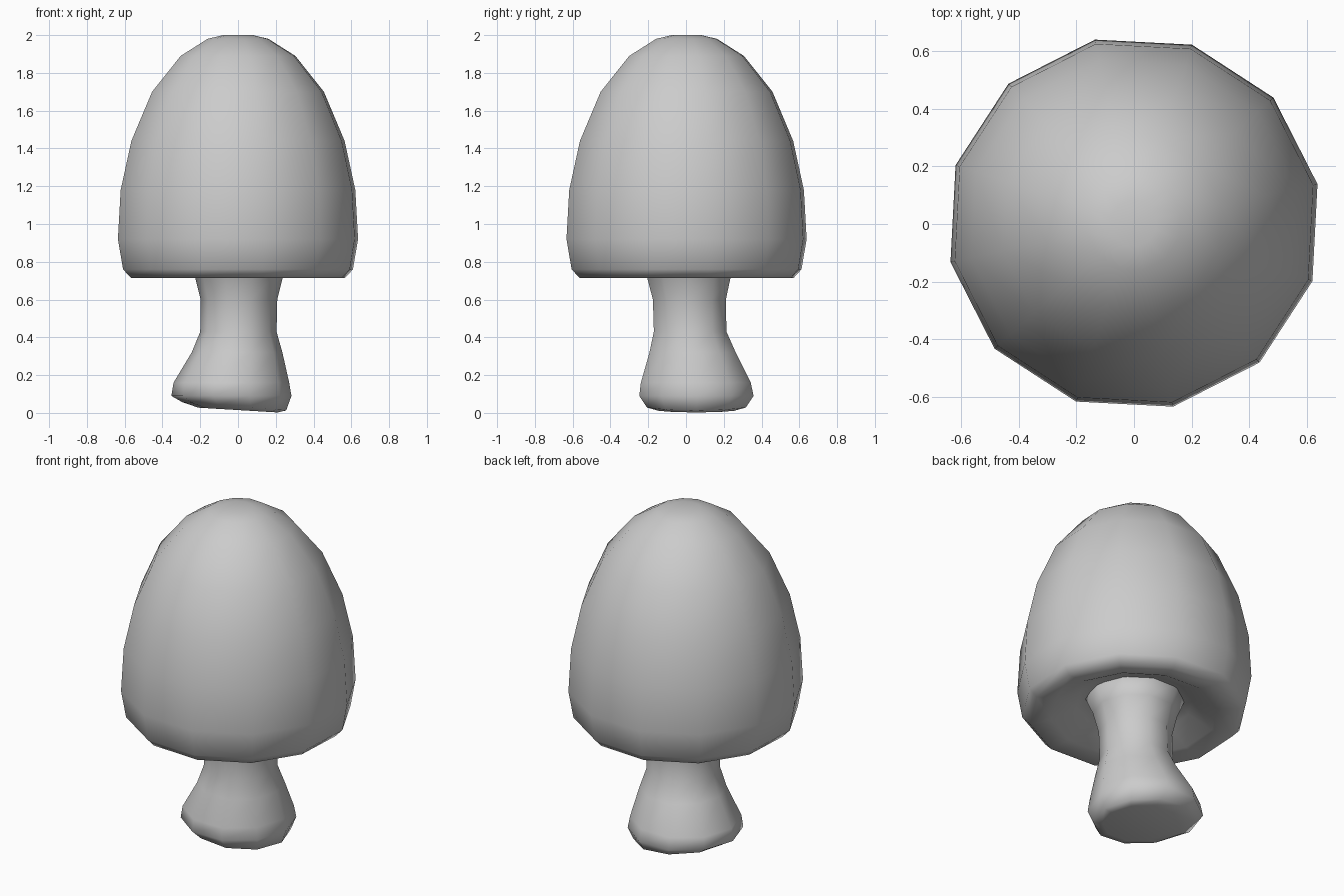
import bpy, bmesh
from math import cos, sin, radians, tau

if "Cube" in bpy.data.objects:
    bpy.data.objects.remove(bpy.data.objects["Cube"])


def loft(name, rings, sides, offset):
    """Closed skin through rings given as (z, radius, centre x, centre y, tilt along x)."""
    bm = bmesh.new()
    loops = []
    for z, r, cx, cy, tilt in rings:
        loop = []
        for i in range(sides):
            a = radians(offset) + tau * i / sides
            x, y = r * cos(a), r * sin(a)
            loop.append(bm.verts.new((cx + x, cy + y, z + tilt * x)))
        loops.append(loop)
    for low, high in zip(loops, loops[1:]):
        for i in range(sides):
            j = (i + 1) % sides
            bm.faces.new((low[i], low[j], high[j], high[i]))
    bm.faces.new(loops[0])
    bm.faces.new(loops[-1])
    bmesh.ops.recalc_face_normals(bm, faces=bm.faces[:])
    mesh = bpy.data.meshes.new(name)
    bm.to_mesh(mesh)
    bm.free()
    for p in mesh.polygons:
        p.use_smooth = True
    obj = bpy.data.objects.new(name, mesh)
    bpy.context.collection.objects.link(obj)
    return obj


# Cap: hollowed underside, rolled rim, then the tall dome
cap_profile = [
    (0.82, 0.24), (0.80, 0.32), (0.73, 0.46), (0.715, 0.58), (0.76, 0.622),
    (0.92, 0.65), (1.18, 0.635), (1.44, 0.577), (1.70, 0.465),
    (1.89, 0.31), (1.98, 0.165), (2.00, 0.08),
]
loft("mushroom_cap", [(z, r, 0.0, 0.003, 0.0) for z, r in cap_profile], 12, 12)

# Stem: swollen, slightly leaning foot, narrow waist, flare into the cap
stem_rings = [
    (0.015, 0.21, 0.0, 0.055, -0.06),
    (0.035, 0.275, -0.02, 0.055, -0.08),
    (0.09, 0.318, -0.035, 0.055, 0.0),
    (0.16, 0.306, -0.035, 0.052, 0.0),
    (0.32, 0.24, -0.005, 0.035, 0.0),
    (0.43, 0.202, 0.002, 0.022, 0.0),
    (0.60, 0.203, 0.005, 0.018, 0.0),
    (0.72, 0.233, 0.005, 0.015, 0.0),
    (0.84, 0.285, 0.005, 0.012, 0.0),
]
loft("mushroom_stem", stem_rings, 10, 0)
